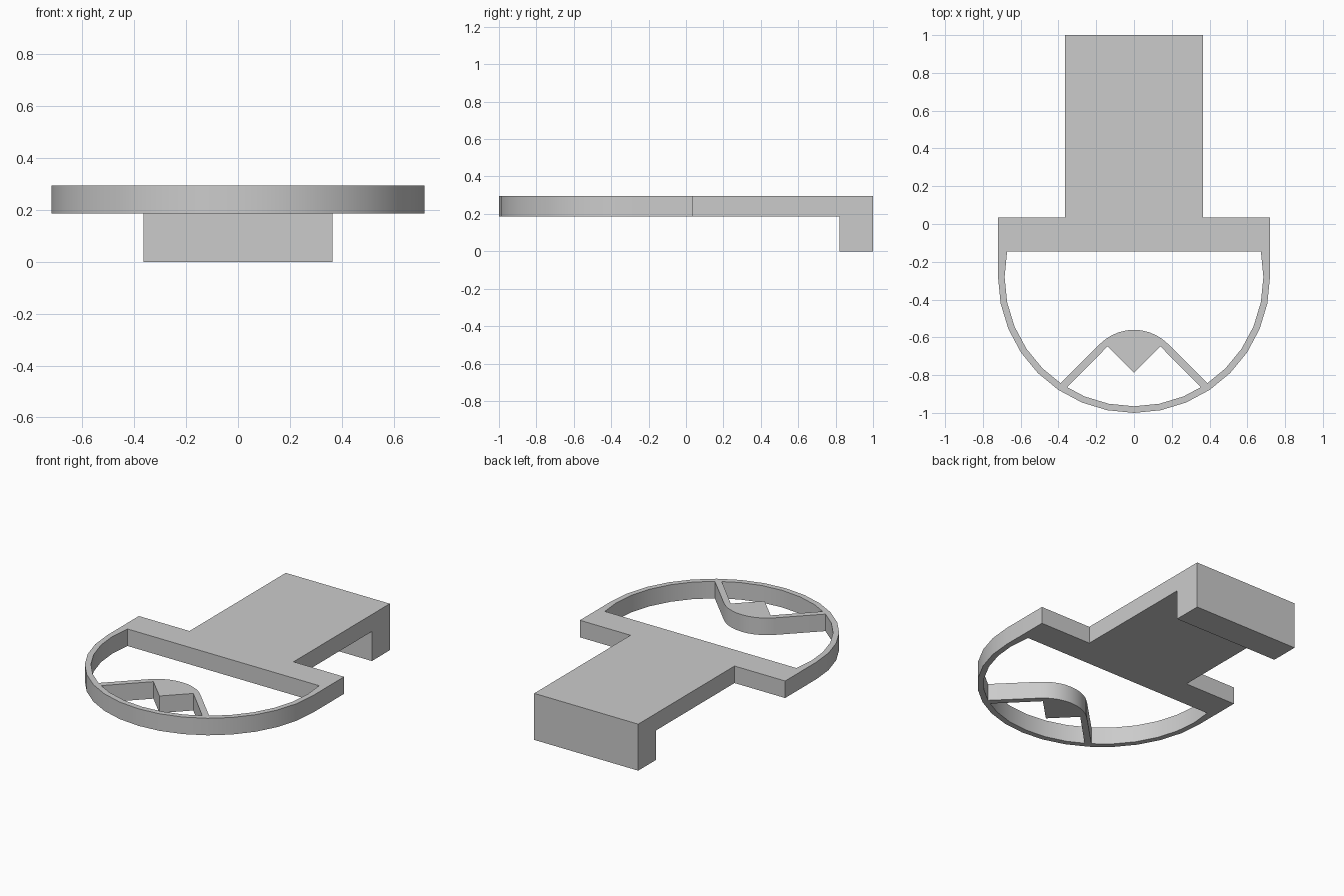
import bpy, bmesh
from math import sin, cos, radians
from mathutils import Vector

cube = bpy.data.objects.get("Cube")
if cube:
    bpy.data.objects.remove(cube, do_unlink=True)

grey = bpy.data.materials.new("plain grey")
grey.use_nodes = True
colour = (0.6, 0.6, 0.6, 1)
grey.diffuse_color = colour
grey.node_tree.nodes["Principled BSDF"].inputs["Base Color"].default_value = colour

BOTTOM, TOP = 0.187, 0.295      # plate heights
HALF, STEM = 0.72, 0.365        # half widths of head and stem
BAR_BACK, BAR_FRONT = 0.035, -0.145


def arc(cy, radius, start, end, steps):
    """Points on a circle centred on x = 0."""
    angles = [radians(start + (end - start) * i / steps) for i in range(steps + 1)]
    return [(radius * cos(a), cy + radius * sin(a)) for a in angles]


def prism(name, loops, place, sweep):
    """Fill closed outlines (later ones are holes) and extrude them."""
    bm = bmesh.new()
    for loop in loops:
        verts = [bm.verts.new(place(u, v)) for u, v in loop]
        for a, b in zip(verts, verts[1:] + verts[:1]):
            bm.edges.new((a, b))
    bmesh.ops.triangle_fill(bm, edges=bm.edges[:], use_beauty=True)
    new = bmesh.ops.extrude_face_region(bm, geom=bm.faces[:], use_keep_orig=True)
    moved = [g for g in new["geom"] if isinstance(g, bmesh.types.BMVert)]
    bmesh.ops.translate(bm, verts=moved, vec=Vector(sweep))
    bmesh.ops.recalc_face_normals(bm, faces=bm.faces[:])
    mesh = bpy.data.meshes.new(name)
    bm.to_mesh(mesh)
    bm.free()
    mesh.materials.append(grey)
    obj = bpy.data.objects.new(name, mesh)
    bpy.context.collection.objects.link(obj)
    bpy.ops.object.select_all(action="DESELECT")
    obj.select_set(True)
    bpy.context.view_layer.objects.active = obj
    bpy.ops.object.shade_smooth_by_angle(angle=radians(30))
    return obj


def flat(u, v):
    return (u, v, BOTTOM)


UP = (0, 0, TOP - BOTTOM)

# Head: crossbar and half-round rim around one opening
outline = [(-HALF, BAR_BACK), (HALF, BAR_BACK)] + arc(-0.28, HALF, 0, -180, 16)
opening = arc(-0.28, 0.685, 11.25, -191.25, 18)
prism("head_frame", [outline, opening], flat, UP)

# Stem with a downturned lip at the back
side = [(BAR_BACK, BOTTOM), (BAR_BACK, TOP), (1, TOP), (1, 0), (0.82, 0), (0.82, BOTTOM)]
prism("stem_and_lip", [side], lambda u, v: (-STEM, u, v), (2 * STEM, 0, 0))

# Arched bracket: two slanted arms, rounded crown and a pointed centre
crown = arc(-0.813, 0.253, 45, 135, 10)
right_arm = [(0.37, -0.88), (0.405, -0.86)]
left_arm = [(-x, y) for x, y in reversed(right_arm)]
notch = [(-0.14, -0.648), (0, -0.788), (0.14, -0.648)]
prism("arched_bracket", [right_arm + crown + left_arm + notch], flat, UP)
